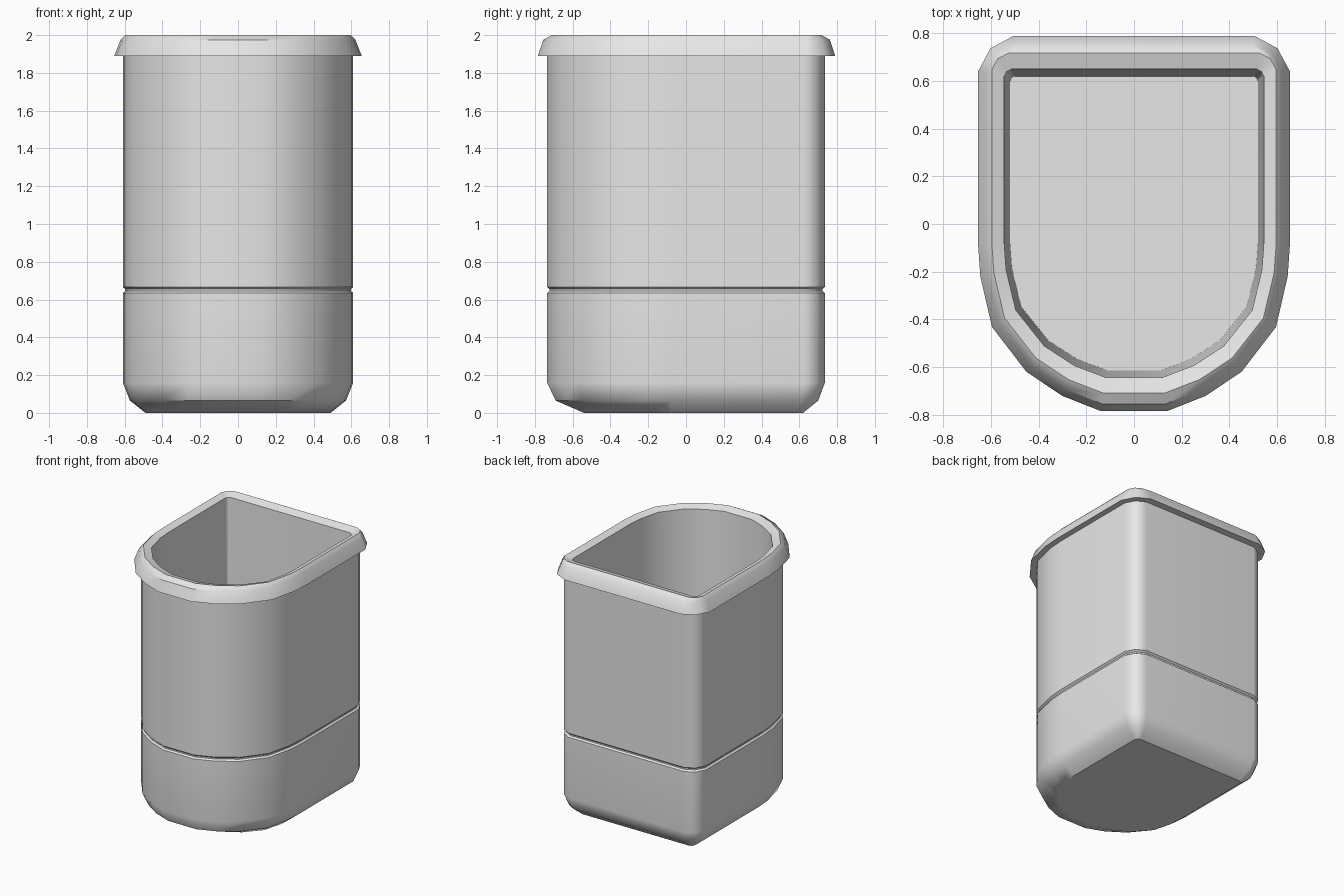
import bpy
import bmesh
import math

cube = bpy.data.objects.get("Cube")
if cube:
    bpy.data.objects.remove(cube, do_unlink=True)

GREY = (0.8, 0.8, 0.8, 1.0)
grey = bpy.data.materials.new("plain_grey")
grey.use_nodes = True
grey.diffuse_color = GREY
grey.node_tree.nodes["Principled BSDF"].inputs["Base Color"].default_value = GREY

# Rounded front: share of the half width, share of the depth from the bend
BEND_Y = -0.08
FRONT = [(0.215, 1), (0.46, 0.91), (0.69, 0.766), (0.91, 0.5), (0.985, 0.2), (1, 0)]


def outline(half_width, back, front, corner):
    """D-shaped outline, counter-clockwise from above."""
    right = [(half_width * s, BEND_Y + (front - BEND_Y) * t) for s, t in FRONT]
    right += [(half_width, back - corner),
              (half_width - 0.35 * corner, back - 0.35 * corner),
              (half_width - corner, back)]
    return right + [(-x, y) for x, y in reversed(right)]


def loft(name, rings, cap_first=False, cap_last=False):
    """Skin a stack of outlines: (z, half width, back, front, corner)."""
    bm = bmesh.new()
    loops = [[bm.verts.new((x, y, z)) for x, y in outline(*shape)]
             for z, *shape in rings]
    for low, high in zip(loops, loops[1:]):
        n = len(low)
        for i in range(n):
            j = (i + 1) % n
            bm.faces.new((low[i], low[j], high[j], high[i]))
    if cap_first:
        bm.faces.new(reversed(loops[0]))
    if cap_last:
        bm.faces.new(loops[-1])
    mesh = bpy.data.meshes.new(name)
    bm.to_mesh(mesh)
    bm.free()
    mesh.materials.append(grey)
    obj = bpy.data.objects.new(name, mesh)
    bpy.context.collection.objects.link(obj)
    bpy.ops.object.select_all(action="DESELECT")
    obj.select_set(True)
    bpy.context.view_layer.objects.active = obj
    bpy.ops.object.shade_smooth_by_angle(angle=math.radians(38))
    weighted = obj.modifiers.new("even_shading", "WEIGHTED_NORMAL")
    weighted.keep_sharp = True
    return obj


WALL = (0.61, 0.735, -0.735, 0.11)
GROOVE = (0.597, 0.722, -0.722, 0.105)
LIP = (0.545, 0.65, -0.645, 0.03)

# Outer wall with chamfered foot and a thin groove
loft("outer_wall", [
    (0.0, 0.49, 0.62, -0.54, 0.03),
    (0.065, 0.572, 0.70, -0.69, 0.09),
    (0.16, *WALL),
    (0.635, *WALL),
    (0.645, *GROOVE),
    (0.655, *GROOVE),
    (0.667, *WALL),
    (1.89, *WALL),
], cap_first=True)

# Overhanging rim
loft("rim", [
    (1.89, *WALL),
    (1.89, 0.655, 0.79, -0.785, 0.15),
    (1.975, 0.622, 0.762, -0.755, 0.13),
    (2.0, 0.597, 0.718, -0.71, 0.07),
    (1.98, *LIP),
])

# Tapered inside and its floor
loft("inner_wall", [
    (1.98, *LIP),
    (0.08, 0.52, 0.62, -0.615, 0.02),
], cap_last=True)
